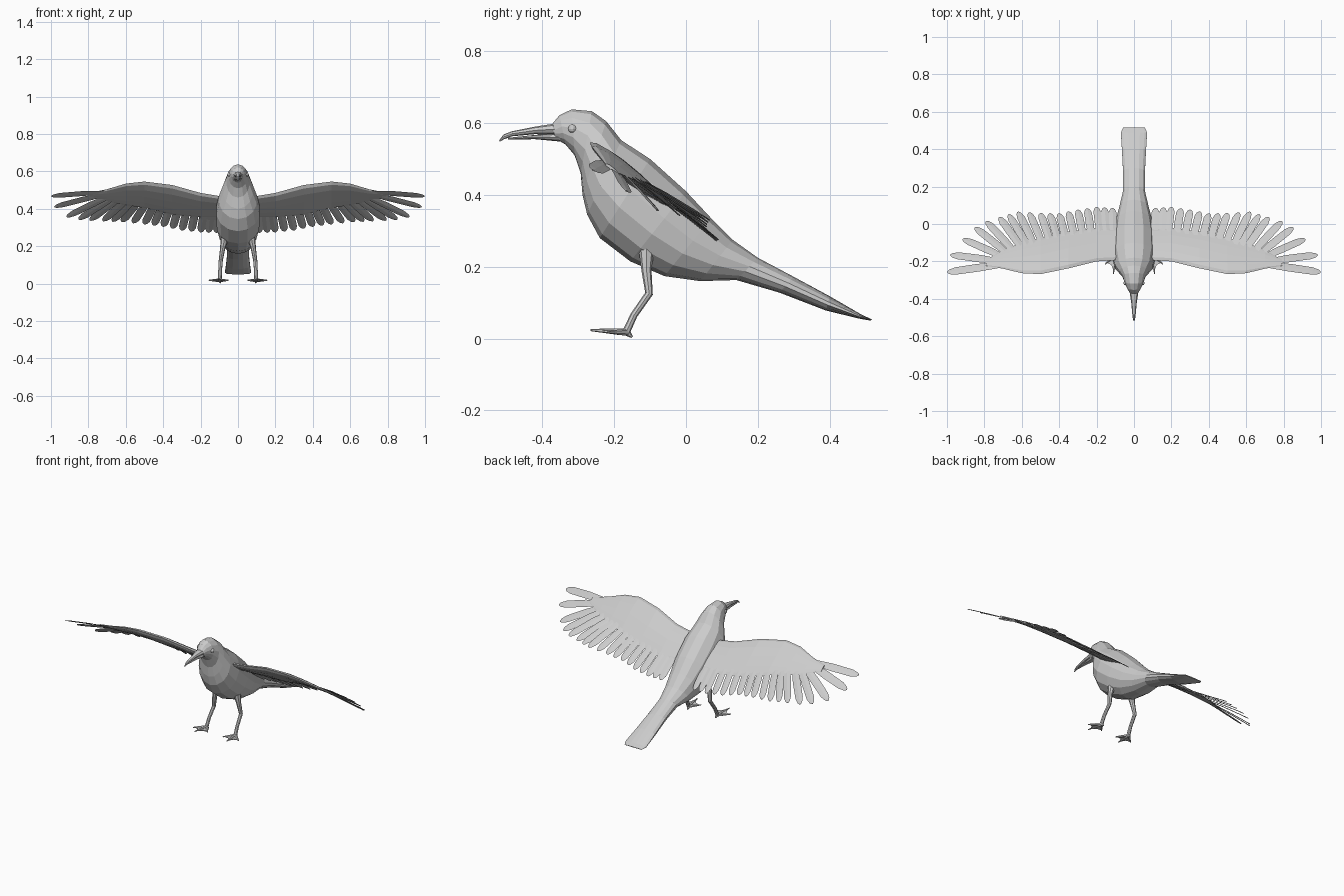
import bpy, bmesh
from math import sin, cos, pi
from mathutils import Vector

start_cube = bpy.data.objects.get("Cube")
if start_cube:
    bpy.data.objects.remove(start_cube, do_unlink=True)

plumage = bpy.data.materials.new("plain_grey")
plumage.use_nodes = True
GREY = (0.6, 0.6, 0.6, 1)
plumage.diffuse_color = GREY
plumage.node_tree.nodes["Principled BSDF"].inputs["Base Color"].default_value = GREY


def finish(name, bm, mirror=False):
    """Turn a bmesh into an object, mirrored across the body if wanted."""
    bmesh.ops.recalc_face_normals(bm, faces=bm.faces)
    mesh = bpy.data.meshes.new(name)
    bm.to_mesh(mesh)
    bm.free()
    mesh.materials.append(plumage)
    obj = bpy.data.objects.new(name, mesh)
    bpy.context.collection.objects.link(obj)
    if mirror:
        mod = obj.modifiers.new("Mirror", "MIRROR")
        mod.use_mirror_merge = False
    return obj


def loft(bm, sections, sides, taper=0.0):
    """Skin ellipses given as (centre, half axis u, half axis v)."""
    rings = []
    for centre, u, v in sections:
        ring = []
        for i in range(sides):
            a = 2 * pi * i / sides
            thick = 1 - taper + taper * cos(a)
            ring.append(bm.verts.new(centre + u * cos(a) + v * sin(a) * thick))
        rings.append(ring)
    for r, s in zip(rings, rings[1:]):
        for i in range(sides):
            j = (i + 1) % sides
            bm.faces.new((r[i], r[j], s[j], s[i]))
    bm.faces.new(rings[0])
    bm.faces.new(rings[-1])


def side_sections(rows):
    """Rows of top y, top z, bottom y, bottom z, half width."""
    result = []
    for ty, tz, by, bz, w in rows:
        top, bottom = Vector((0, ty, tz)), Vector((0, by, bz))
        result.append(((top + bottom) / 2, (top - bottom) / 2, Vector((w, 0, 0))))
    return result


def tube(bm, points, radii, sides=6):
    """Round limb along a path."""
    pts = [Vector(p) for p in points]
    sections = []
    for i, p in enumerate(pts):
        along = (pts[min(i + 1, len(pts) - 1)] - pts[max(i - 1, 0)]).normalized()
        ref = Vector((1, 0, 0)) if abs(along.x) < 0.8 else Vector((0, 0, 1))
        u = along.cross(ref).normalized()
        sections.append((p, u * radii[i], along.cross(u) * radii[i]))
    loft(bm, sections, sides)


# Body from the face to the tail end
body_rows = [
    (-.375, .594, -.362, .556, .022), (-.352, .622, -.335, .54, .037),
    (-.318, .638, -.31, .51, .051), (-.262, .633, -.293, .46, .064),
    (-.222, .605, -.288, .4, .082), (-.18, .552, -.275, .345, .104),
    (-.1, .5, -.24, .28, .119), (0, .41, -.155, .215, .116),
    (.07, .335, -.06, .174, .1), (.13, .275, .04, .16, .08),
    (.2, .225, .14, .163, .06), (.3, .172, .26, .128, .06),
    (.4, .118, .39, .078, .066), (.49, .066, .485, .055, .072),
    (.517, .054, .514, .05, .06)]
bm = bmesh.new()
loft(bm, side_sections(body_rows), 14)
finish("body", bm)

# Hooked upper beak and shorter lower beak
bm = bmesh.new()
loft(bm, side_sections([
    (-.355, .6, -.355, .567, .025), (-.42, .59, -.42, .569, .015),
    (-.485, .577, -.485, .563, .009), (-.508, .568, -.508, .554, .006),
    (-.52, .552, -.518, .548, .002)]), 8)
finish("upper_beak", bm)
bm = bmesh.new()
loft(bm, side_sections([
    (-.35, .572, -.345, .548, .023), (-.42, .567, -.42, .555, .012),
    (-.495, .559, -.495, .554, .004)]), 8)
finish("lower_beak", bm)

# Eyes
bm = bmesh.new()
bmesh.ops.create_uvsphere(bm, u_segments=10, v_segments=6, radius=0.012)
bmesh.ops.translate(bm, verts=bm.verts, vec=(.045, -.316, .584))
finish("eyes", bm, mirror=True)

# Wing arms: x, leading y, z, trailing y, z, half thickness
arm_rows = [
    (.05, -.19, .46, -.03, .36, .018), (.2, -.2, .485, -.02, .355, .02),
    (.35, -.237, .527, -.04, .37, .022), (.5, -.268, .546, -.075, .405, .02),
    (.6, -.263, .535, -.1, .42, .015), (.7, -.239, .505, -.14, .44, .011),
    (.79, -.224, .486, -.19, .462, .006)]
sections = []
for x, ly, lz, ty, tz, thick in arm_rows:
    lead, trail = Vector((x, ly, lz)), Vector((x, ty, tz))
    half = (lead - trail) / 2
    normal = half.cross(Vector((1, 0, 0))).normalized()
    sections.append(((lead + trail) / 2, half, normal * thick))
bm = bmesh.new()
loft(bm, sections, 12, taper=0.3)
finish("wing_arms", bm, mirror=True)

# Flight feathers: base x, y, z and tip x, y, z at stations along the wing
stations = [
    (.11, -.07, .39, .115, .085, .272), (.18, -.07, .395, .2, .09, .275),
    (.27, -.08, .405, .3, .076, .285), (.36, -.1, .42, .4, .056, .305),
    (.44, -.12, .435, .5, .058, .318), (.52, -.14, .45, .62, .065, .33),
    (.58, -.16, .46, .72, .037, .335), (.62, -.17, .465, .79, .015, .338),
    (.65, -.18, .47, .85, -.018, .343), (.67, -.19, .475, .915, -.08, .357),
    (.69, -.205, .482, .982, -.165, .41), (.7, -.217, .488, .998, -.258, .468)]


def feather(bm, base, tip, width):
    axis = tip - base
    across = axis.cross(Vector((-.12, .55, .83))).normalized() * width
    lift = across.cross(axis).normalized() * 0.002
    if lift.z < 0:
        lift = -lift
    rows = []
    for s, w in ((0, .7), (.45, 1), (.85, .95), (.96, .6), (1, .2)):
        mid = base + axis * s + lift * 6 * s * (1 - s)
        rows.append([bm.verts.new(mid + across * w * k + lift * n)
                     for k, n in ((-1, 0), (0, 1), (1, 0), (0, -1))])
    for r, q in zip(rows, rows[1:]):
        for i in range(4):
            j = (i + 1) % 4
            bm.faces.new((r[i], r[j], q[j], q[i]))
    bm.faces.new(rows[0])
    bm.faces.new(rows[-1])


bm = bmesh.new()
count = len(stations)
for n, row in enumerate(stations):
    base, tip = Vector(row[:3]), Vector(row[3:])
    feather(bm, base, tip, 0.021 + 0.004 * n / count)
    # An extra feather halfway to the next station on the inner wing
    if n < 6:
        nxt = stations[n + 1]
        feather(bm, (base + Vector(nxt[:3])) / 2, (tip + Vector(nxt[3:])) / 2, 0.022)
finish("flight_feathers", bm, mirror=True)

# Legs
bm = bmesh.new()
tube(bm, [(.07, -.11, .25), (.082, -.11, .19), (.092, -.103, .125),
          (.096, -.145, .065), (.098, -.168, .015)],
     [.022, .014, .011, .01, .011], 8)
finish("legs", bm, mirror=True)

# Feet: three front toes with webs and a short hind toe
ankle = Vector((.098, -.165, .018))
tips = [Vector(p) for p in ((.052, -.222, .018), (.11, -.266, .024), (.155, -.215, .018))]
bm = bmesh.new()
for tip in tips + [Vector((.095, -.15, .004))]:
    tube(bm, [ankle, (ankle + tip) / 2, tip], [.01, .007, .003])
for a, b in zip(tips, tips[1:]):
    outline = [ankle, ankle.lerp(a, .85), ankle.lerp((a + b) / 2, .7), ankle.lerp(b, .85)]
    low = [bm.verts.new(p - Vector((0, 0, .003))) for p in outline]
    high = [bm.verts.new(p + Vector((0, 0, .002))) for p in outline]
    bm.faces.new(low)
    bm.faces.new(high)
    for i in range(4):
        j = (i + 1) % 4
        bm.faces.new((low[i], low[j], high[j], high[i]))
finish("feet", bm, mirror=True)
